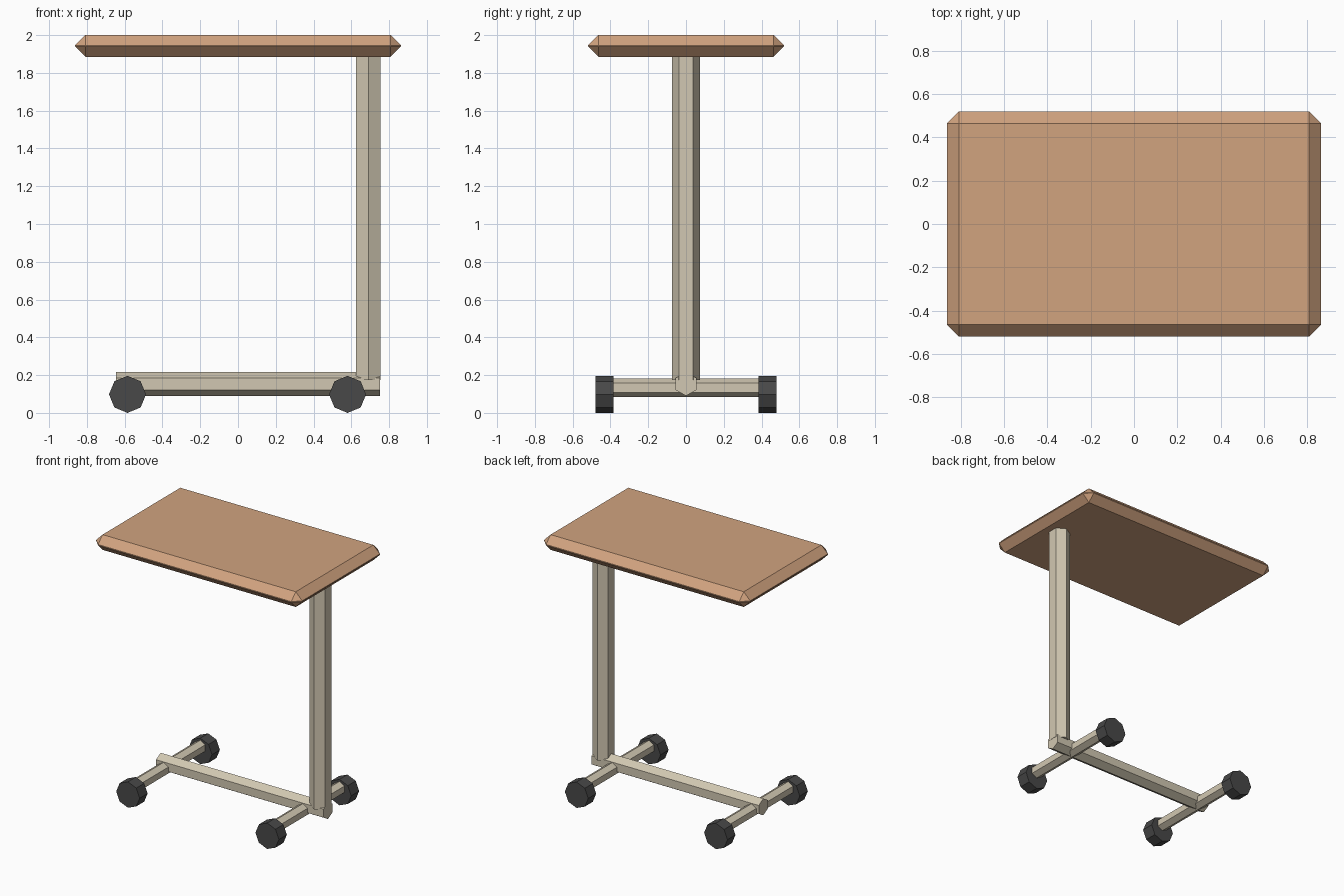
import bpy
from math import pi

if "Cube" in bpy.data.objects:
    bpy.data.objects.remove(bpy.data.objects["Cube"])


def material(name, rgb):
    m = bpy.data.materials.new(name)
    m.diffuse_color = (*rgb, 1)
    m.use_nodes = True
    m.node_tree.nodes["Principled BSDF"].inputs["Base Color"].default_value = m.diffuse_color
    return m


wood = material("warm_wood", (0.638, 0.366, 0.212))
beige = material("beige_metal", (0.64, 0.575, 0.445))
rubber = material("dark_rubber", (0.065, 0.065, 0.065))

ALONG_X = (pi / 2, 0, pi / 2)
ALONG_Y = (pi / 2, 0, 0)
ALONG_Z = (0, 0, 0)


def prism(name, sides, radius, length, loc, rot, mat):
    bpy.ops.mesh.primitive_cylinder_add(vertices=sides, radius=radius, depth=length,
                                        location=loc, rotation=rot)
    ob = bpy.context.object
    ob.name = name
    ob.data.materials.append(mat)
    return ob


# Tabletop: box with every edge chamfered
bpy.ops.mesh.primitive_cube_add(size=1, location=(0, 0, 1.9425))
top = bpy.context.object
top.name = "tabletop"
top.scale = (1.724, 1.036, 0.115)
bpy.ops.object.transform_apply(location=False, rotation=False, scale=True)
top.data.materials.append(wood)
bevel = top.modifiers.new("chamfer", 'BEVEL')
bevel.width = 0.054
bevel.segments = 1
bevel.limit_method = 'NONE'

# Off-centre post and the long base bar
prism("post", 6, 0.075, 1.715, (0.69, 0, 1.0325), ALONG_Z, beige)
prism("base_bar", 6, 0.063, 1.40, (0.053, 0, 0.153), ALONG_X, beige)

# Cross axles with a wheel at each end
for x, end in ((-0.585, "left"), (0.58, "right")):
    prism(f"{end}_axle", 6, 0.048, 0.80, (x, 0, 0.133), ALONG_Y, beige)
    for y, side in ((-0.432, "front"), (0.432, "back")):
        prism(f"{end}_{side}_wheel", 8, 0.098, 0.095, (x, y, 0.098), ALONG_Y, rubber)
